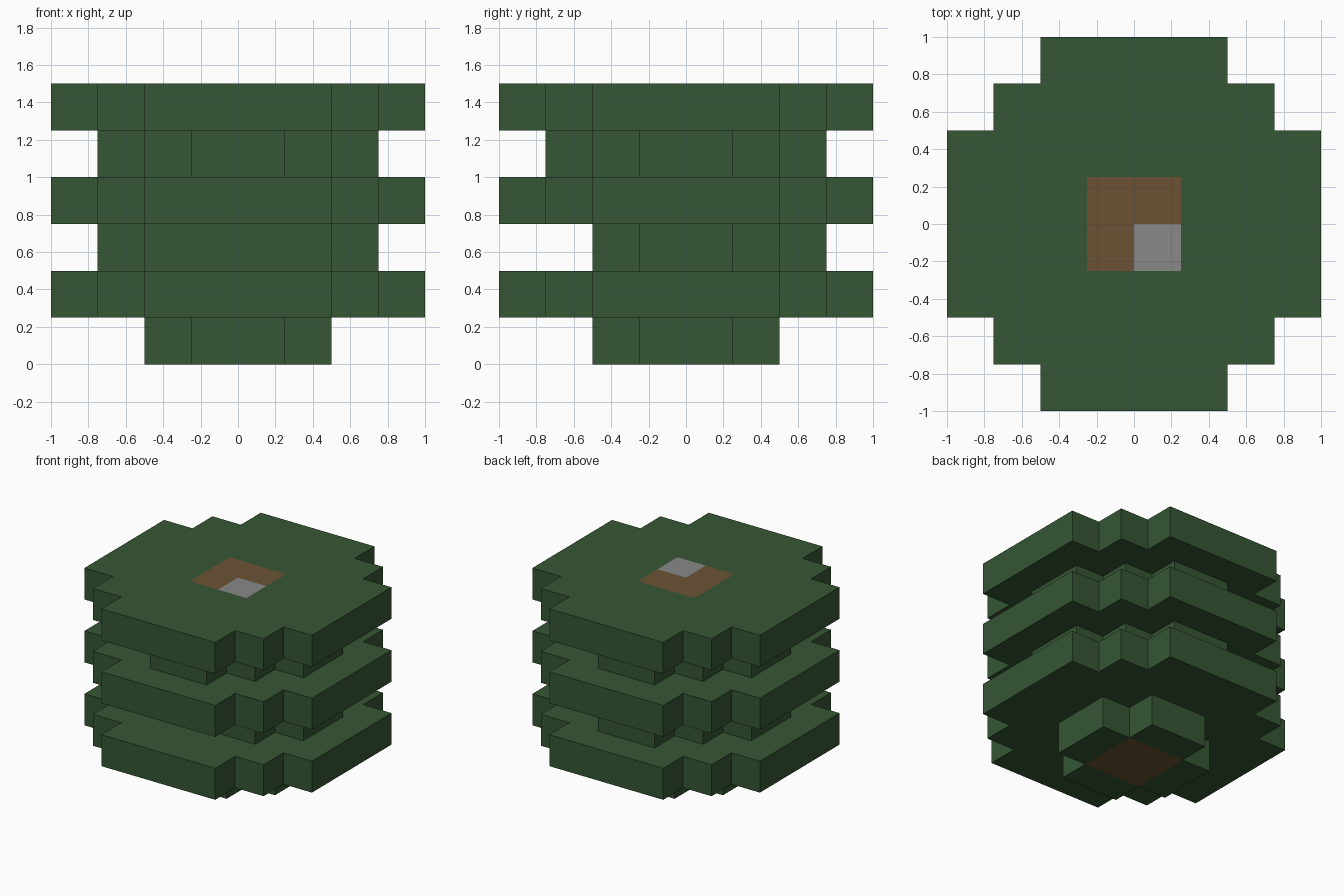
import bpy
import bmesh
from math import radians

cube = bpy.data.objects.get("Cube")
if cube:
    bpy.data.objects.remove(cube, do_unlink=True)

CELL = 0.25  # edge of one block


def material(name, rgb):
    mat = bpy.data.materials.new(name)
    mat.use_nodes = True
    colour = (*rgb, 1.0)
    mat.diffuse_color = colour
    mat.node_tree.nodes["Principled BSDF"].inputs["Base Color"].default_value = colour
    return mat


leaf_green = material("leaf green", (0.036, 0.093, 0.034))
bark_brown = material("bark brown", (0.147, 0.086, 0.034))
stone_grey = material("stone grey", (0.246, 0.246, 0.246))


def slab(name, cells, level, height, mat):
    """Extrude a set of grid cells into a solid starting at a block level."""
    bm = bmesh.new()
    for i, j in cells:
        corners = [(i, j), (i + 1, j), (i + 1, j + 1), (i, j + 1)]
        bm.faces.new([bm.verts.new((x * CELL, y * CELL, level * CELL))
                      for x, y in corners])
    bmesh.ops.remove_doubles(bm, verts=bm.verts[:], dist=0.001)
    ext = bmesh.ops.extrude_face_region(bm, geom=bm.faces[:], use_keep_orig=True)
    top = [v for v in ext["geom"] if isinstance(v, bmesh.types.BMVert)]
    bmesh.ops.translate(bm, verts=top, vec=(0, 0, height * CELL))
    bmesh.ops.recalc_face_normals(bm, faces=bm.faces[:])
    bmesh.ops.dissolve_limit(bm, angle_limit=radians(1),
                             verts=bm.verts[:], edges=bm.edges[:])
    mesh = bpy.data.meshes.new(name)
    bm.to_mesh(mesh)
    bm.free()
    mesh.materials.append(mat)
    obj = bpy.data.objects.new(name, mesh)
    bpy.context.collection.objects.link(obj)
    return obj


def stepped_disc(half_widths):
    """Cells of a stepped round footprint, given row half widths from the middle out."""
    return {(i, j)
            for k, w in enumerate(half_widths)
            for j in (k, -k - 1)
            for i in range(-w, w)}


core = stepped_disc([1])
small = stepped_disc([2, 1])
medium = stepped_disc([3, 2, 1])
large = stepped_disc([4, 4, 3, 2])
medium_open_front = {c for c in medium if c[1] > -3}

# Foliage layers, bottom to top, each leaving room for the trunk
layers = [("base", small), ("lower_wide", large), ("lower_narrow", medium_open_front),
          ("middle_wide", large), ("upper_narrow", medium), ("top_wide", large)]
for level, (name, cells) in enumerate(layers):
    slab(name + "_foliage", cells - core, level, 1, leaf_green)

# Trunk, with a stone block set into one corner of its top
stone = {(0, -1)}
slab("trunk", core, 0, len(layers) - 1, bark_brown)
slab("trunk_top", core - stone, len(layers) - 1, 1, bark_brown)
slab("stone_block", stone, len(layers) - 1, 1, stone_grey)
